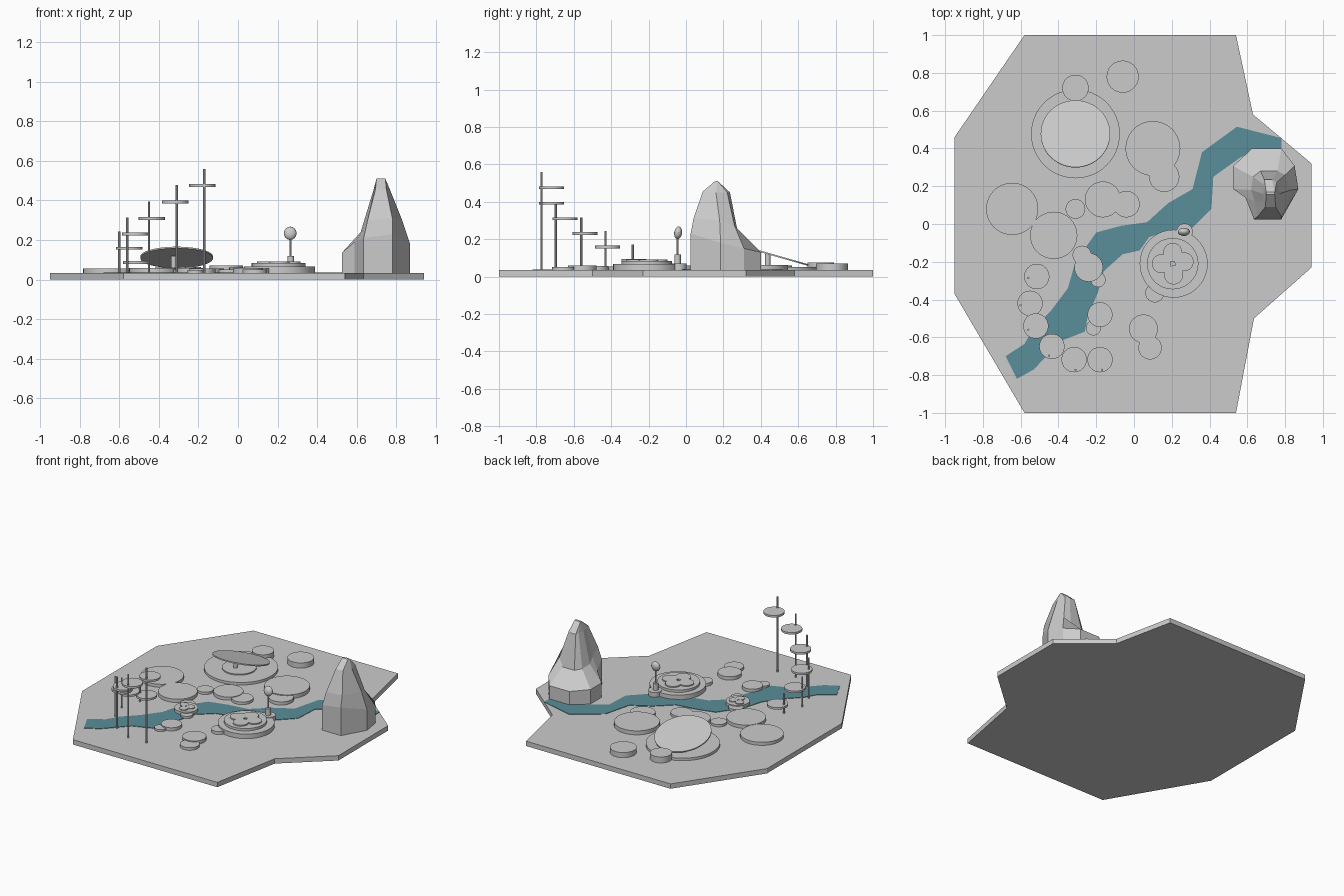
import bpy, bmesh
from math import atan2, hypot, pi
from mathutils import Matrix

G = 0.034  # ground level


def finish(name, bm, smooth=False):
    bmesh.ops.recalc_face_normals(bm, faces=bm.faces)
    me = bpy.data.meshes.new(name)
    bm.to_mesh(me)
    bm.free()
    ob = bpy.data.objects.new(name, me)
    bpy.context.collection.objects.link(ob)
    if smooth:
        bpy.context.view_layer.objects.active = ob
        ob.select_set(True)
        bpy.ops.object.shade_smooth_by_angle()
        ob.select_set(False)
    return ob


def slab(name, pts, z0, z1):
    bm = bmesh.new()
    f = bm.faces.new([bm.verts.new((x, y, z0)) for x, y in pts])
    r = bmesh.ops.extrude_face_region(bm, geom=[f])
    vs = [v for v in r["geom"] if isinstance(v, bmesh.types.BMVert)]
    bmesh.ops.translate(bm, verts=vs, vec=(0, 0, z1 - z0))
    return finish(name, bm)


def disc(name, x, y, r, z0, z1, seg=40, r2=None):
    bm = bmesh.new()
    bmesh.ops.create_cone(bm, cap_ends=True, segments=seg, radius1=r,
                          radius2=r if r2 is None else r2, depth=z1 - z0)
    ob = finish(name, bm, True)
    ob.location = (x, y, (z0 + z1) / 2)
    return ob


# Ground plate
slab("ground", [(-.58, 1), (.54, 1), (.63, .58), (.94, .32), (.94, -.23), (.635, -.5),
                (.54, -1), (-.58, -1), (-.95, -.37), (-.95, .46)], 0, G)

# River
river = slab("river", [(-.68, -.7), (-.58, -.635), (-.53, -.55), (-.44, -.46), (-.35, -.34),
                       (-.31, -.2), (-.2, -.045), (-.07, -.01), (.07, .01), (.18, .11), (.31, .185), (.36, .38),
                       (.545, .515), (.78, .455), (.78, .4), (.64, .39), (.56, .35), (.42, .25),
                       (.41, .08), (.3, -.03), (.16, -.04), (.08, -.07), (.03, -.14), (-.06, -.16),
                       (-.16, -.25), (-.19, -.36), (-.245, -.49), (-.26, -.57), (-.39, -.62),
                       (-.53, -.77), (-.62, -.82)], G - .01, G + .003)
mat = bpy.data.materials.new("water")
mat.diffuse_color = (.10, .27, .32, 1)
river.data.materials.append(mat)

# Mountain: faceted rings from foot to ridge
foot = [(.625, .4, .13), (.78, .4, .13), (.85, .31, .15), (.87, .185, .18), (.78, .025, .23),
        (.635, .025, .21), (.59, .14, .19), (.525, .185, .135), (.525, .307, .135)]
mid = [(.67, .28, .22), (.76, .28, .22), (.8, .26, .27), (.83, .18, .3), (.78, .04, .31),
       (.655, .04, .3), (.64, .12, .26), (.62, .18, .24), (.63, .25, .23)]
top = [(.69, .235, .45), (.73, .235, .45), (.755, .22, .45), (.77, .16, .45), (.75, .09, .455),
       (.695, .09, .455), (.687, .12, .45), (.684, .16, .45), (.685, .21, .45)]
ridge = [(.7 if i in (0, 5, 6, 7, 8) else .745, .155 if 4 <= i <= 6 else .17, .51) for i in range(9)]
bm = bmesh.new()
rings = [[bm.verts.new(p) for p in ring]
         for ring in ([(x, y, .02) for x, y, z in foot], foot, mid, top, ridge)]
for a, b in zip(rings, rings[1:]):
    for i in range(9):
        j = (i + 1) % 9
        bm.faces.new((a[i], a[j], b[j], b[i]))
bm.faces.new(rings[0])
bm.faces.new(rings[-1])
bmesh.ops.remove_doubles(bm, verts=bm.verts, dist=.0005)
finish("mountain", bm)

# Round ground pads (x, y, radius, top)
pads = [(-.31, .72, .07, .076), (-.06, .78, .085, .07), (.1, .4, .145, .062), (.16, .25, .08, .056),
        (-.165, .13, .095, .056), (-.04, .105, .07, .052), (-.31, .08, .052, .05),
        (-.645, .08, .138, .056), (-.425, -.06, .125, .058), (-.275, -.165, .05, .052),
        (-.24, -.23, .076, .058), (-.19, -.295, .04, .05), (.11, -.365, .05, .055),
        (-.18, -.48, .066, .056), (-.215, -.55, .04, .048), (.05, -.555, .076, .058),
        (.085, -.655, .062, .052)]
for i, (x, y, r, z) in enumerate(pads):
    disc(f"pad_{i + 1}", x, y, r, G - .005, z)
for i, (x, y) in enumerate([(-.27, -.21), (-.215, -.215), (-.24, -.26)]):
    disc(f"island_top_{i + 1}", x, y, .028, .05, .064, 24)

# Stepped plaza with round lobes
disc("plaza_lower", .21, -.21, .18, G - .005, .066)
disc("plaza_upper", .205, -.21, .136, .06, .083)
for i, (dx, dy) in enumerate([(-.06, 0), (.06, .01), (0, .06), (.005, -.06)]):
    disc(f"plaza_lobe_{i + 1}", .205 + dx, -.21 + dy, .05, .08, .091, 32)

# Lamp beside the plaza
disc("lamp_base", .268, -.04, .043, G - .005, .07, 32)
disc("lamp_foot", .266, -.045, .017, .06, .118, 20)
disc("lamp_pole", .266, -.045, .006, .1, .22, 10)
bm = bmesh.new()
bmesh.ops.create_uvsphere(bm, u_segments=16, v_segments=8, radius=.034)
bmesh.ops.scale(bm, vec=(.95, .62, 1), verts=bm.verts)
head = finish("lamp_head", bm, True)
head.location = (.264, -.042, .234)
head.rotation_euler = (-.15, 0, 0)

# Pavilion: round floor, inner step, post and tilted roof disc
cx, cy = -.31, .477
disc("pavilion_floor", cx, cy, .235, G - .005, .052, 48)
disc("pavilion_step", cx, cy - .02, .11, .05, .06)
disc("pavilion_post", cx - .015, cy - .04, .014, .05, .12, 16)
roof = disc("pavilion_roof", cx, cy, .184, -.004, .004, 48)
roof.location = (cx, cy, .112)
roof.rotation_euler = (-atan2(.1, .35), 0, 0)

# Climbing row of discs on poles (disc x, y, z, pole x, y)
steps = [(-.515, -.278, .087, -.56, -.285), (-.55, -.42, .158, -.6, -.43), (-.52, -.54, .23, -.56, -.56),
         (-.435, -.648, .309, -.45, -.697), (-.317, -.718, .392, -.31, -.772), (-.18, -.718, .475, -.17, -.772)]
for i, (x, y, z, px, py) in enumerate(steps):
    disc(f"step_disc_{i + 1}", x, y, .067, z - .007, z + .007, 32)
    disc(f"step_pole_{i + 1}", px, py, .006, G - .005, z + .085, 10)
